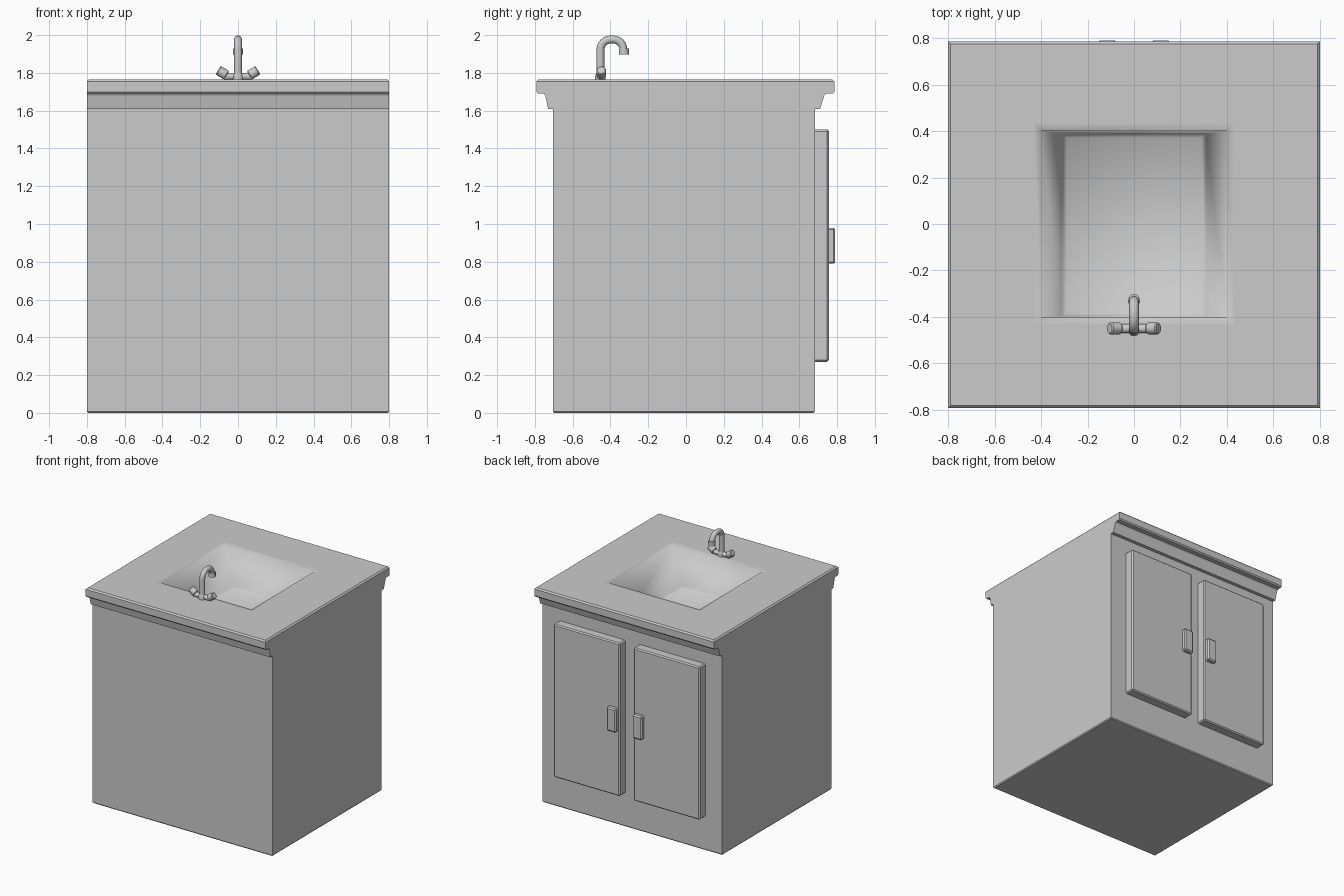
import bpy, bmesh, math
from mathutils import Vector

if "Cube" in bpy.data.objects:
    bpy.data.objects.remove(bpy.data.objects["Cube"])


def finish(bm, name, smooth=None):
    bmesh.ops.recalc_face_normals(bm, faces=bm.faces)
    me = bpy.data.meshes.new(name)
    bm.to_mesh(me)
    bm.free()
    ob = bpy.data.objects.new(name, me)
    bpy.context.collection.objects.link(ob)
    if smooth is not None:
        bpy.ops.object.select_all(action='DESELECT')
        bpy.context.view_layer.objects.active = ob
        ob.select_set(True)
        bpy.ops.object.shade_smooth_by_angle(angle=math.radians(smooth))
    return ob


def stack(name, levels, cap_first=False, cap_last=False):
    """Loft rectangles (half width, y front, y back, z)."""
    bm = bmesh.new()
    rings = [[bm.verts.new(p) for p in ((-w, a, z), (w, a, z), (w, b, z), (-w, b, z))]
             for w, a, b, z in levels]
    for r, s in zip(rings, rings[1:]):
        for i in range(4):
            j = (i + 1) % 4
            bm.faces.new((r[i], r[j], s[j], s[i]))
    if cap_first:
        bm.faces.new(rings[0][::-1])
    if cap_last:
        bm.faces.new(rings[-1])
    return bm


def box(name, x, y, z, bevel):
    bm = bmesh.new()
    bmesh.ops.create_cube(bm, size=1)
    for v in bm.verts:
        for k, (lo, hi) in enumerate((x, y, z)):
            v.co[k] = (lo + hi) / 2 + v.co[k] * (hi - lo)
    bmesh.ops.bevel(bm, geom=bm.edges[:], offset=bevel, segments=1, affect='EDGES')
    return finish(bm, name)


def tube(name, path, radii, sides=16):
    """Sweep a circle along a path, closed at both ends."""
    bm = bmesh.new()
    pts = [Vector(p) for p in path]
    side = Vector((1, 0, 0)) if abs((pts[-1] - pts[0]).x) < 1e-4 else Vector((0, 1, 0))
    rings = []
    for i, p in enumerate(pts):
        t = (pts[min(i + 1, len(pts) - 1)] - pts[max(i - 1, 0)]).normalized()
        up = t.cross(side)
        rings.append([bm.verts.new(p + radii[i] * (math.cos(a) * side + math.sin(a) * up))
                      for a in (2 * math.pi * k / sides for k in range(sides))])
    for r, s in zip(rings, rings[1:]):
        for k in range(sides):
            j = (k + 1) % sides
            bm.faces.new((r[k], r[j], s[j], s[k]))
    bm.faces.new(rings[0][::-1])
    bm.faces.new(rings[-1])
    return finish(bm, name, 40)


# Cabinet, moulding and worktop up to the sink rim
finish(stack("cabinet", [
    (0.793, -0.698, 0.675, 0), (0.8, -0.705, 0.682, 0.008),
    (0.8, -0.705, 0.682, 1.61), (0.8, -0.73, 0.71, 1.61),
    (0.8, -0.745, 0.732, 1.68), (0.8, -0.752, 0.74, 1.69),
    (0.8, -0.784, 0.777, 1.69), (0.8, -0.792, 0.785, 1.70),
    (0.8, -0.792, 0.785, 1.754), (0.789, -0.781, 0.774, 1.765),
    (0.43, -0.43, 0.43, 1.765)], cap_first=True), "cabinet")

# Sink basin, softly shaded
basin = finish(stack("sink_basin", [
    (0.43, -0.43, 0.43, 1.765), (0.40, -0.40, 0.40, 1.762),
    (0.31, -0.398, 0.388, 1.46), (0.29, -0.385, 0.37, 1.44)], cap_last=True),
    "sink_basin", 180)
# The open rim must face up
if basin.data.polygons[0].normal.z < 0:
    basin.data.flip_normals()

# Doors and handles, mirrored left and right
for s, tag in ((1, "left"), (-1, "right")):
    def span(a, b):
        return tuple(sorted((s * a, s * b)))
    box(tag + "_door", span(0.06, 0.65), (0.67, 0.756), (0.27, 1.50), 0.009)
    box(tag + "_handle", span(0.073, 0.157), (0.745, 0.79), (0.79, 0.98), 0.01)

# Faucet spout with two rounded bends
y0, y1, r, top = -0.453, -0.331, 0.055, 1.977
path = [(0, y0, 1.765)]
for cy, start in ((y0 + r, 180), (y1 - r, 90)):
    path += [(0, cy + r * math.cos(a), top - r + r * math.sin(a))
             for a in (math.radians(start - 90 * k / 6) for k in range(7))]
path.append((0, y1, 1.905))
tube("spout", path, [0.021] * len(path))
tube("spout_nozzle", [(0, y1 + 0.002, 1.93), (0, y1 + 0.002, 1.897)], [0.027, 0.027])

# Faucet base and tilted tap knobs
tube("faucet_base", [(-0.075, -0.45, 1.781), (0.075, -0.45, 1.781)], [0.019, 0.019])
tube("spout_collar", [(0, y0, 1.762), (0, y0, 1.785), (0, y0, 1.80)], [0.028, 0.028, 0.021])
for s, tag in ((1, "right"), (-1, "left")):
    def along(d):
        a = math.radians(32)
        return (s * (0.083 + d * math.cos(a)), -0.449, 1.801 + d * math.sin(a))
    tube(tag + "_knob", [along(d) for d in (-0.027, -0.022, 0.021, 0.026)],
         [0.021, 0.026, 0.026, 0.021])
